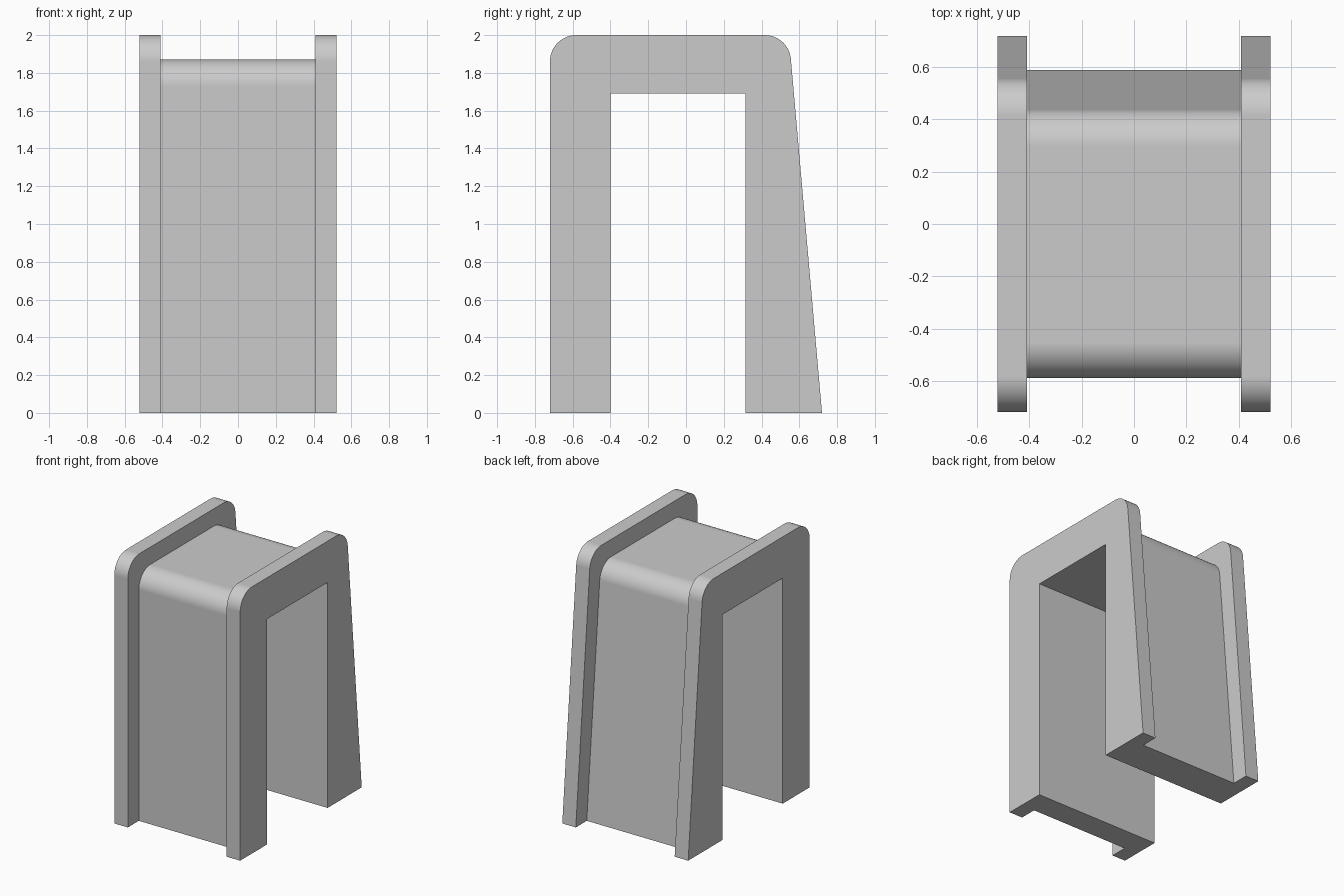
import bpy, bmesh, math
from mathutils import Vector

cube = bpy.data.objects.get("Cube")
if cube:
    bpy.data.objects.remove(cube, do_unlink=True)

HALF_WIDTH, WEB_HALF = 0.522, 0.41      # outer and inner side of the flanges
FOOT, WEB_FOOT = 0.72, 0.59             # half depth at the ground
TOP, WEB_TOP = 2.0, 1.87
SLOPE = 0.088                           # lean of the back leg
RADIUS, STEPS = 0.138, 12
OPEN_FRONT, OPEN_BACK, OPEN_TOP = -0.40, 0.316, 1.69


def fillet(before, corner, after):
    """Round a corner with a tangent arc."""
    a, c, b = Vector(before), Vector(corner), Vector(after)
    u, v = (a - c).normalized(), (b - c).normalized()
    half = u.angle(v) / 2
    centre = c + (u + v).normalized() * RADIUS / math.sin(half)
    start = (c + u * RADIUS / math.tan(half) - centre).normalized()
    end = (c + v * RADIUS / math.tan(half) - centre).normalized()
    return [tuple(centre + RADIUS * start.slerp(end, i / STEPS))
            for i in range(STEPS + 1)]


def profile(foot, top):
    """Closed arch outline in the (y, z) plane."""
    front, back = (-foot, 0), (foot, 0)
    corner_f, corner_b = (-foot, top), (foot - SLOPE * top, top)
    return ([(OPEN_FRONT, 0), (-WEB_FOOT, 0), front]
            + fillet(front, corner_f, corner_b)
            + fillet(corner_f, corner_b, back)
            + [back, (WEB_FOOT, 0), (OPEN_BACK, 0),
               (OPEN_BACK, OPEN_TOP), (OPEN_FRONT, OPEN_TOP)])


# Loft the flange and web outlines across the width as one closed skin
flange, web = profile(FOOT, TOP), profile(WEB_FOOT, WEB_TOP)
sections = [(-HALF_WIDTH, flange), (-WEB_HALF, flange), (-WEB_HALF, web),
            (WEB_HALF, web), (WEB_HALF, flange), (HALF_WIDTH, flange)]
bm = bmesh.new()
shared = {}


def vert(x, point):
    key = (round(x, 4), round(point[0], 4), round(point[1], 4))
    if key not in shared:
        shared[key] = bm.verts.new(key)
    return shared[key]


rings = [[vert(x, p) for p in outline] for x, outline in sections]
count = len(flange)
for r, s in zip(rings, rings[1:]):
    for i in range(count):
        j = (i + 1) % count
        corners = list(dict.fromkeys([r[i], r[j], s[j], s[i]]))
        if len(corners) > 2:
            bm.faces.new(corners)
bm.faces.new(rings[0])
bm.faces.new(rings[-1])
bmesh.ops.recalc_face_normals(bm, faces=bm.faces)

mesh = bpy.data.meshes.new("flanged_arch")
bm.to_mesh(mesh)
bm.free()
arch = bpy.data.objects.new("flanged_arch", mesh)
bpy.context.collection.objects.link(arch)

# Smooth rounded corners, crisp edges and flat panels
mesh.shade_smooth()
mesh.set_sharp_from_angle(angle=math.radians(30))
weighted = arch.modifiers.new("flat_panels", "WEIGHTED_NORMAL")
weighted.keep_sharp = True

# Plain grey
grey = bpy.data.materials.new("plain_grey")
grey.use_nodes = True
colour = (0.6, 0.6, 0.6, 1)
grey.diffuse_color = colour
grey.node_tree.nodes["Principled BSDF"].inputs["Base Color"].default_value = colour
mesh.materials.append(grey)
